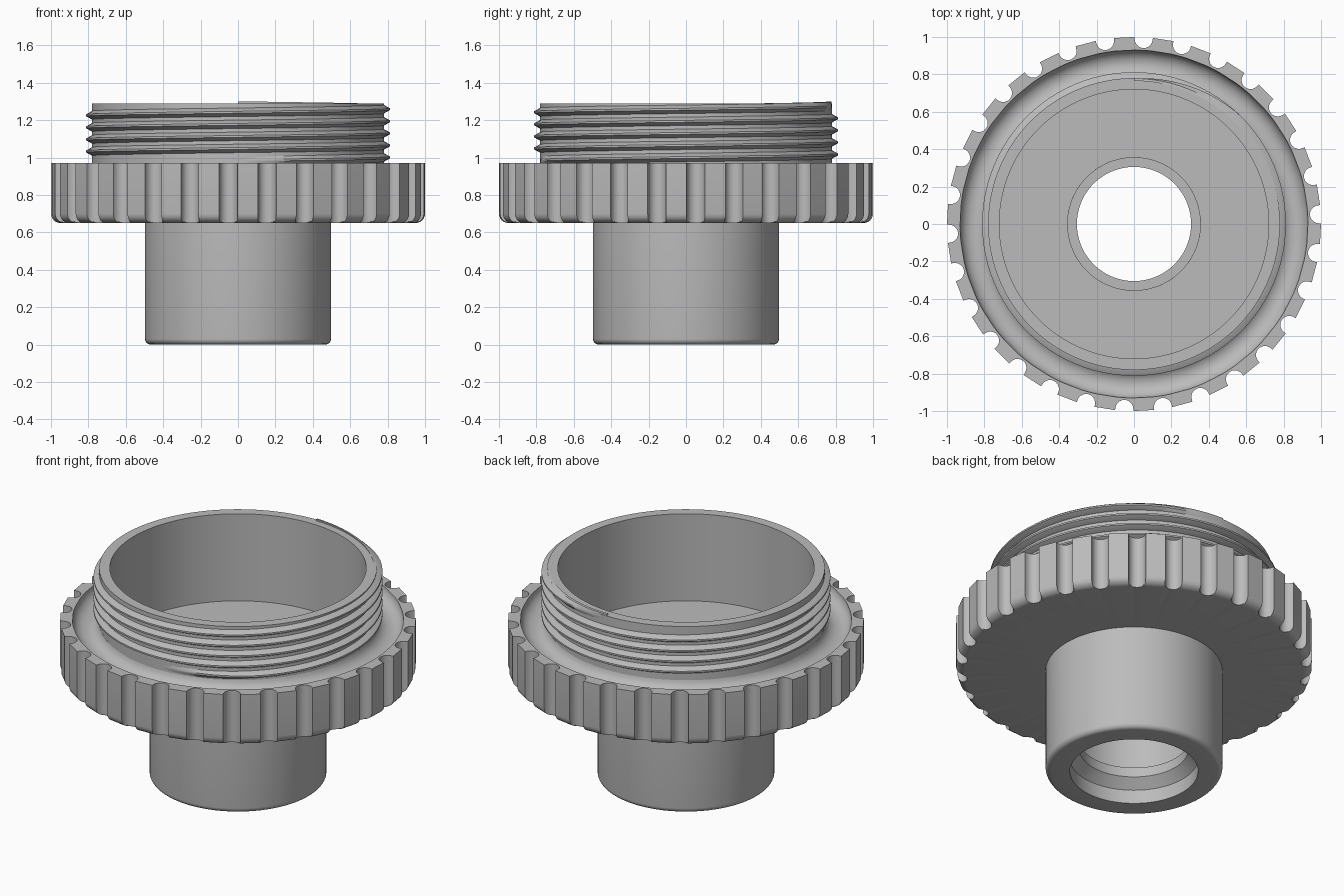
import bpy, bmesh, math
from math import sin, cos, pi, radians

cube = bpy.data.objects.get("Cube")
if cube:
    bpy.data.objects.remove(cube)

grey = bpy.data.materials.new("plain_grey")
grey.use_nodes = True
colour = (0.5, 0.5, 0.5, 1)
grey.diffuse_color = colour
grey.node_tree.nodes["Principled BSDF"].inputs["Base Color"].default_value = colour

TEETH, FLUTE_R, FLUTE_C = 30, 0.048, 0.99


def finish(bm, name):
    bmesh.ops.recalc_face_normals(bm, faces=bm.faces)
    mesh = bpy.data.meshes.new(name)
    bm.to_mesh(mesh)
    bm.free()
    obj = bpy.data.objects.new(name, mesh)
    bpy.context.collection.objects.link(obj)
    mesh.materials.append(grey)
    bpy.ops.object.select_all(action='DESELECT')
    bpy.context.view_layer.objects.active = obj
    obj.select_set(True)
    bpy.ops.object.shade_smooth_by_angle(angle=radians(30))


def arc(cx, cz, rx, rz, a0, a1, n):
    """Points of an elliptic arc in the (radius, height) plane."""
    steps = [radians(a0 + (a1 - a0) * i / n) for i in range(n + 1)]
    return [(cx + rx * cos(a), cz + rz * sin(a)) for a in steps]


def lathe(name, profile, columns):
    """Revolve a closed profile; columns are (angle, greatest radius)."""
    bm = bmesh.new()
    rings = [[bm.verts.new((min(r, lim) * cos(a), min(r, lim) * sin(a), z))
              for r, z in profile] for a, lim in columns]
    n = len(profile)
    for k, ring in enumerate(rings):
        nxt = rings[(k + 1) % len(rings)]
        for i in range(n):
            j = (i + 1) % n
            bm.faces.new((ring[i], nxt[i], nxt[j], ring[j]))
    finish(bm, name)


plain = [(2 * pi * i / 128, 9) for i in range(128)]

# Flute cross-section repeated around the grip
fluted = []
half = math.asin(FLUTE_R / FLUTE_C)
for t in range(TEETH):
    mid = radians(3) + t * 2 * pi / TEETH
    fluted.append((mid - half * 1.01, 9))
    for i in range(11):
        f = half * sin(pi * (i / 10 - 0.5))
        depth = math.sqrt(max(0, FLUTE_R ** 2 - (FLUTE_C * sin(f)) ** 2))
        fluted.append((mid + f, FLUTE_C * cos(f) - depth))
    fluted.append((mid + half * 1.01, 9))

# Stem with a chamfered inner lip
stem = [(0.36, 0)] + arc(0.467, 0.03, 0.03, 0.03, -90, 0, 6)
stem += [(0.497, 0.65), (0.355, 0.65), (0.355, 0.2),
         (0.305, 0.2), (0.305, 0.14), (0.36, 0.085)]
lathe("stem", stem, plain)

# Fluted grip with the cup floor and a rounded channel on top
grip = [(0.355, 0.65)] + arc(0.95, 0.7, 0.05, 0.05, -90, 0, 6) + [(1, 0.97)]
grip += arc(0.855, 0.97, 0.075, 0.07, 0, -170, 14)
grip += [(0.75, 0.93), (0.75, 0.75), (0.355, 0.75)]
lathe("grip_ring", grip, fluted)

# Threaded collar wall
lathe("collar", [(0.72, 0.75), (0.78, 0.75), (0.78, 1.29), (0.72, 1.29)], plain)

# Helical thread, fading out at both ends
PITCH, TURNS, STEPS = 0.0645, 4.5, 432
bm = bmesh.new()
previous = None
for s in range(STEPS + 1):
    turn = TURNS * s / STEPS
    a = -pi / 2 + 2 * pi * turn
    z = 0.984 + PITCH * turn
    fade = min(1, turn / 0.12, (TURNS - turn) / 0.12)
    crest = 0.778 + 0.034 * fade
    section = [(0.765, -0.026), (0.778, -0.024), (crest, -0.005),
               (crest, 0.005), (0.778, 0.024), (0.765, 0.026)]
    ring = [bm.verts.new((r * cos(a), r * sin(a), z + dz)) for r, dz in section]
    if previous:
        for i in range(6):
            j = (i + 1) % 6
            bm.faces.new((previous[i], ring[i], ring[j], previous[j]))
    else:
        bm.faces.new(ring)
    previous = ring
bm.faces.new(previous)
finish(bm, "thread")
